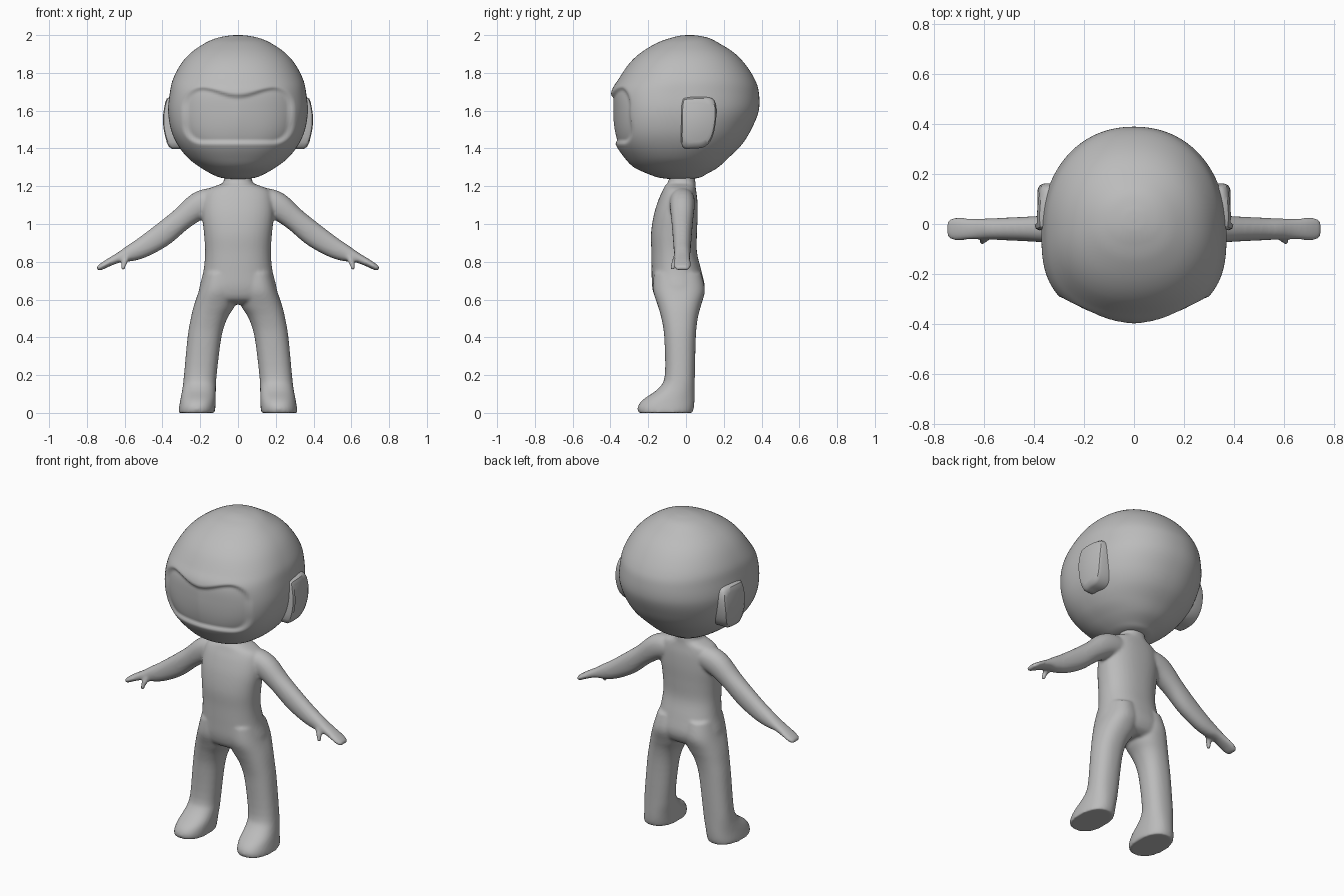
import bpy, bmesh, math
from mathutils import Vector

cube = bpy.data.objects.get("Cube")
if cube:
    bpy.data.objects.remove(cube)

clay = bpy.data.materials.new("clay_grey")
clay.use_nodes = True
COLOUR = (0.5, 0.5, 0.5, 1)
clay.diffuse_color = COLOUR
clay.node_tree.nodes["Principled BSDF"].inputs["Base Color"].default_value = COLOUR


def spline(keys, steps, closed=False):
    """Smooth curve through tuples of any length."""
    n = len(keys)
    at = (lambda i: keys[i % n]) if closed else (lambda i: keys[max(0, min(n - 1, i))])
    out = []
    for i in range(n if closed else n - 1):
        a, b, c, d = at(i - 1), at(i), at(i + 1), at(i + 2)
        for k in range(steps):
            t = k / steps
            out.append(tuple(
                q + 0.5 * t * (r - p + t * (2*p - 5*q + 4*r - s + t * (3*(q - r) + s - p)))
                for p, q, r, s in zip(a, b, c, d)))
    return out if closed else out + [keys[-1]]


def loft(bm, rings):
    """Skin a stack of rings and cap both ends."""
    rows = [[bm.verts.new(p) for p in ring] for ring in rings]
    n = len(rows[0])
    for a, b in zip(rows, rows[1:]):
        for i in range(n):
            bm.faces.new((a[i], a[(i + 1) % n], b[(i + 1) % n], b[i]))
    bm.faces.new(rows[0][::-1])
    bm.faces.new(rows[-1])


def finish(bm, name, sharp=None):
    bmesh.ops.recalc_face_normals(bm, faces=bm.faces)
    mesh = bpy.data.meshes.new(name)
    bm.to_mesh(mesh)
    bm.free()
    mesh.materials.append(clay)
    for p in mesh.polygons:
        p.use_smooth = True
    if sharp:
        mesh.set_sharp_from_angle(angle=math.radians(sharp))
    obj = bpy.data.objects.new(name, mesh)
    bpy.context.collection.objects.link(obj)
    return obj


def round_dir(angle, n):
    """Unit superellipse point in a direction."""
    c, s = math.cos(angle), math.sin(angle)
    k = (abs(c) ** n + abs(s) ** n) ** (-1 / n)
    return c * k, s * k


def level_ring(z, x0, x1, y0, y1, n=2.3, count=40):
    ring = []
    for i in range(count):
        u, v = round_dir(math.tau * i / count, n)
        ring.append(((x0 + x1) / 2 + u * (x1 - x0) / 2, (y0 + y1) / 2 + v * (y1 - y0) / 2, z))
    return ring


# Head with a recessed visor
def visor_depth(x, z):
    bottom, half, corner = 1.42, 0.3, 0.11
    top = 1.69 + 0.04 * math.sin(math.pi / 2 * min(abs(x) / 0.2, 1)) ** 2
    qx = abs(x) - half + corner
    qz = abs(z - (top + bottom) / 2) - (top - bottom) / 2 + corner
    dist = math.hypot(max(qx, 0), max(qz, 0)) + min(max(qx, qz), 0) - corner
    t = max(0, min(1, -dist / 0.028))
    return 0.018 * t * t * (3 - 2 * t)


head_keys = [  # z, half width, front, back
    (1.236, .02, -.06, 0), (1.245, .09, -.14, .07), (1.265, .14, -.2, .11),
    (1.3, .2, -.275, .17), (1.35, .265, -.325, .225), (1.42, .32, -.372, .295),
    (1.5, .355, -.395, .345), (1.6, .37, -.403, .385), (1.7, .36, -.395, .385),
    (1.77, .343, -.355, .362), (1.85, .3, -.3, .31), (1.91, .245, -.235, .25),
    (1.96, .17, -.15, .17), (1.985, .11, -.08, .12), (1.997, .05, -.03, .065),
    (2, .01, .01, .03)]
rings = []
for z, w, front, back in spline(head_keys, 9):
    mid = front + 0.47 * (back - front)
    face = math.exp(-((z - 1.57) / 0.2) ** 2)   # flatter, keeled face at visor height
    ring = []
    for i in range(180):
        a = math.tau * i / 180
        if math.sin(a) < 0:
            u, v = round_dir(a, 2.1 + 0.9 * face)
            keel = 0.15 * face
            v = -v * (1 - keel) + keel * (1 - abs(u) ** 1.2)
            p = Vector((w * u, mid + (front - mid) * v, 0))
            p -= p.normalized() * visor_depth(p.x, z)
        else:
            u, v = round_dir(a, 2.15)
            p = Vector((w * u, mid + (back - mid) * v, 0))
        ring.append((p.x, p.y, z))
    rings.append(ring)
bm = bmesh.new()
loft(bm, rings)
finish(bm, "head")

# Ear pads
pad_outline = spline([(-.02, 1.65), (.005, 1.67), (.12, 1.67), (.155, 1.64), (.16, 1.56),
                      (.14, 1.46), (.1, 1.41), (.04, 1.4), (-.02, 1.41), (-.025, 1.53)], 4, True)
for side, label in ((1, "left_ear"), (-1, "right_ear")):
    rings = []
    for scale, offset in ((1, -.1), (1, -.014), (.93, -.002), (.75, 0)):
        ring = []
        for y, z in pad_outline:
            y, z = .065 + (y - .065) * scale, 1.54 + (z - 1.54) * scale
            x = .4 + offset - 1.6 * (z - 1.55) ** 2 - 1.5 * (y - .04) ** 2
            ring.append((side * x, y, z))
        rings.append(ring)
    bm = bmesh.new()
    loft(bm, rings)
    finish(bm, label, 35)

# Body: torso, legs, arms and thumbs fused into one skin
bm = bmesh.new()
torso = [  # z, half width, front, back
    (.575, .1, -.1, .04), (.6, .2, -.155, .08), (.66, .205, -.178, .1), (.75, .183, -.182, .082),
    (.85, .174, -.183, .058), (.95, .18, -.185, .058), (1.05, .19, -.17, .062),
    (1.13, .185, -.145, .06), (1.18, .165, -.122, .053), (1.205, .11, -.11, .05),
    (1.22, .078, -.095, .05), (1.27, .07, -.085, .045)]
loft(bm, [level_ring(z, -w, w, f, b) for z, w, f, b in spline(torso, 4)])

leg = [  # z, inner x, outer x, front, back
    (0, .122, .315, -.252, .035), (.03, .12, .312, -.256, .042), (.07, .118, .305, -.228, .045),
    (.13, .117, .294, -.145, .046), (.2, .113, .286, -.112, .047), (.4, .088, .267, -.115, .052),
    (.5, .057, .25, -.13, .062), (.57, .015, .233, -.15, .08), (.65, .0, .206, -.174, .1),
    (.74, .01, .18, -.17, .08)]
arm = [  # x, z, half thickness, half depth
    (.08, 1.12, .05, .06), (.14, 1.12, .07, .066), (.21, 1.095, .072, .066),
    (.3, 1.025, .061, .058), (.4, .943, .063, .051), (.5, .878, .055, .046),
    (.57, .845, .044, .043), (.63, .822, .027, .042), (.69, .793, .02, .045),
    (.73, .77, .016, .044), (.746, .762, .011, .03)]
for side in (1, -1):
    loft(bm, [level_ring(z, side * a, side * b, f, k) for z, a, b, f, k in spline(leg, 4)])
    path = spline(arm, 4)
    rings = []
    for i, (x, z, thick, deep) in enumerate(path):
        p, q = path[max(i - 1, 0)], path[min(i + 1, len(path) - 1)]
        way = Vector((q[0] - p[0], q[1] - p[1])).normalized()
        rings.append([(side * (x - way.y * thick * u), -.02 + deep * v, z + way.x * thick * u)
                      for u, v in (round_dir(math.tau * j / 32, 2.2) for j in range(32))])
    loft(bm, rings)
    # thumb
    loft(bm, [level_ring(z, side * (x - r), side * (x + r), y - r, y + r, 2, 12)
              for x, y, z, r in ((.59, -.045, .83, .022), (.6, -.06, .8, .018),
                                 (.606, -.068, .778, .014), (.609, -.071, .758, .011))])
body = finish(bm, "body")
skin = body.modifiers.new("fuse", 'REMESH')
skin.mode = 'VOXEL'
skin.voxel_size = 0.008
skin.use_smooth_shade = True
soft = body.modifiers.new("soften", 'SMOOTH')
soft.factor = 0.5
soft.iterations = 10
